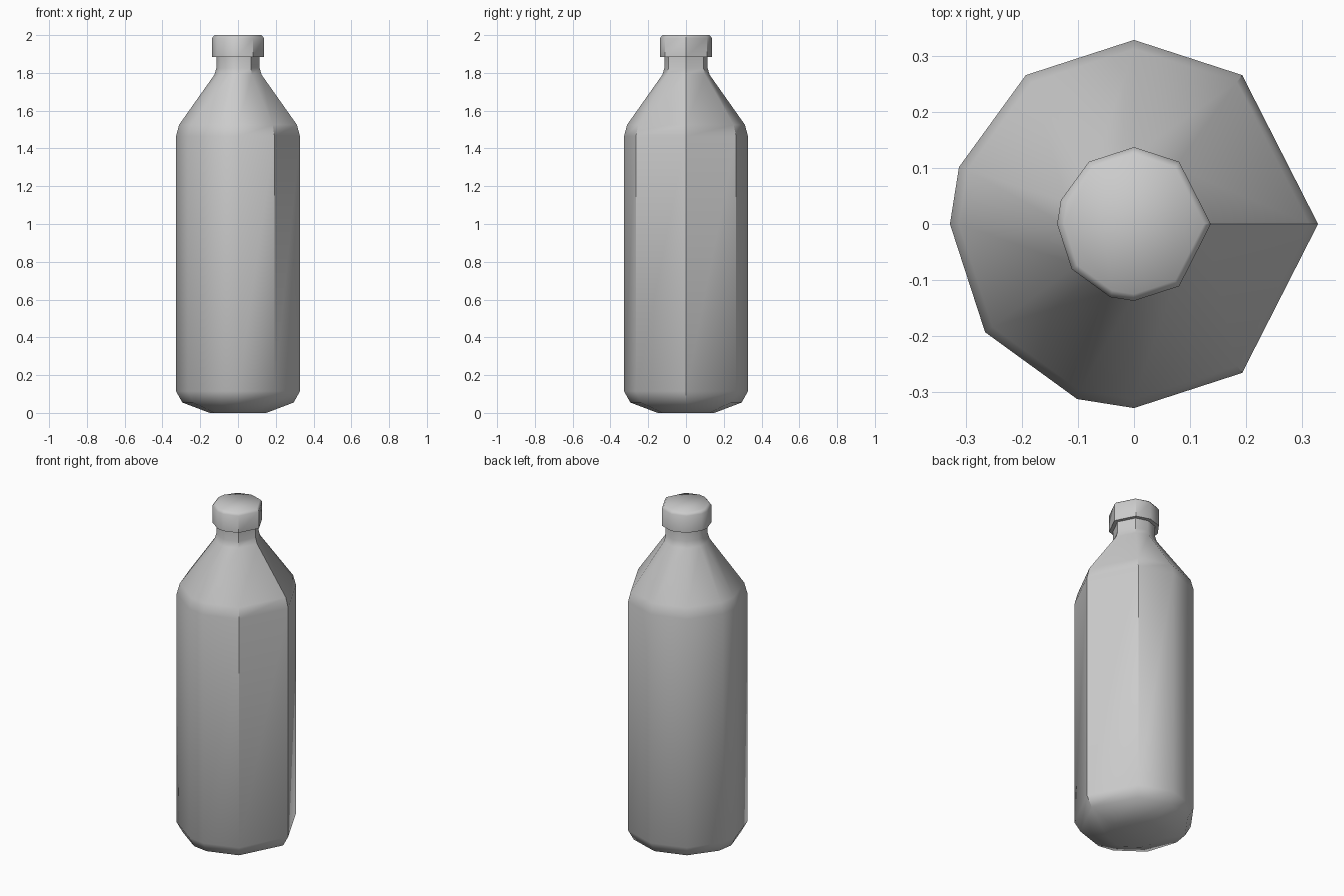
import bpy
import bmesh
from math import cos, sin, radians

if "Cube" in bpy.data.objects:
    bpy.data.objects.remove(bpy.data.objects["Cube"], do_unlink=True)

# Uneven corner directions shared by the bottle and its cap
ANGLES = [radians(a) for a in (0, 54, 90, 126, 162, 180, 216, 252, 270, 306)]

grey = bpy.data.materials.new("plain grey")
grey.use_nodes = True
colour = (0.6, 0.6, 0.6, 1)
grey.diffuse_color = colour
grey.node_tree.nodes["Principled BSDF"].inputs["Base Color"].default_value = colour


def lathe(name, profile):
    """Stack rings of (radius, height), skin them and close both ends."""
    bm = bmesh.new()
    rings = [[bm.verts.new((r * cos(a), r * sin(a), z)) for a in ANGLES]
             for r, z in profile]
    n = len(ANGLES)
    for low, high in zip(rings, rings[1:]):
        for i in range(n):
            j = (i + 1) % n
            bm.faces.new((low[i], low[j], high[j], high[i]))
    bm.faces.new(rings[0][::-1])
    bm.faces.new(rings[-1])
    bm.normal_update()
    # Smooth across rings, crisp at the widest upright corners
    for face in bm.faces:
        face.smooth = True
    for edge in bm.edges:
        a, b = edge.verts
        level = abs(a.co.z - b.co.z) < 0.001
        edge.smooth = edge.calc_face_angle(0) < radians(60 if level else 40)
    mesh = bpy.data.meshes.new(name)
    bm.to_mesh(mesh)
    bm.free()
    mesh.materials.append(grey)
    obj = bpy.data.objects.new(name, mesh)
    bpy.context.collection.objects.link(obj)
    return obj


# Bottle: chamfered base, straight wall, sloped shoulder, short neck
lathe("bottle_body", [(0.15, 0), (0.295, 0.055), (0.328, 0.115),
                      (0.328, 1.465), (0.312, 1.525), (0.125, 1.79),
                      (0.115, 1.825), (0.115, 1.885)])

# Cap: short drum with a chamfered top rim
lathe("bottle_cap", [(0.137, 1.885), (0.137, 1.985), (0.125, 2.0)])
